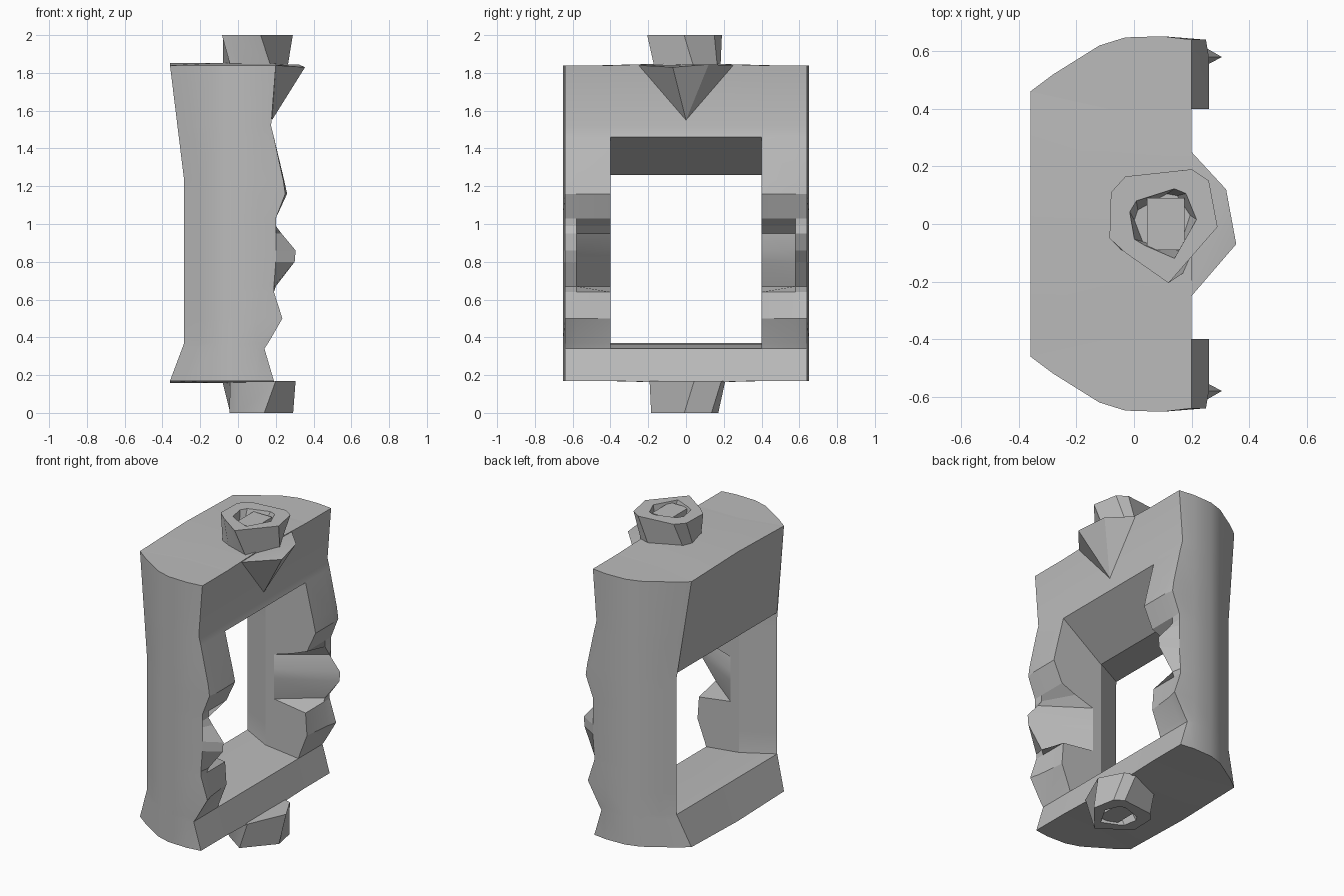
import bpy, bmesh, math
from mathutils import Vector

cube = bpy.data.objects.get("Cube")
if cube:
    bpy.data.objects.remove(cube, do_unlink=True)

stone = bpy.data.materials.new("stone_grey")
stone.use_nodes = True
GREY = (0.5, 0.5, 0.5, 1)
stone.diffuse_color = GREY
stone.node_tree.nodes["Principled BSDF"].inputs["Base Color"].default_value = GREY


def finish(name, bm):
    bmesh.ops.recalc_face_normals(bm, faces=bm.faces[:])
    mesh = bpy.data.meshes.new(name)
    bm.to_mesh(mesh)
    bm.free()
    obj = bpy.data.objects.new(name, mesh)
    bpy.context.collection.objects.link(obj)
    mesh.materials.append(stone)
    bpy.ops.object.select_all(action='DESELECT')
    obj.select_set(True)
    bpy.context.view_layer.objects.active = obj
    bpy.ops.object.shade_smooth_by_angle(angle=math.radians(20))
    return obj


def loft(name, rings):
    """Skin a list of equal-length point rings and cap both ends."""
    bm = bmesh.new()
    loops = [[bm.verts.new(p) for p in ring] for ring in rings]
    n = len(loops[0])
    for a, b in zip(loops, loops[1:]):
        for i in range(n):
            j = (i + 1) % n
            bm.faces.new((a[i], a[j], b[j], b[i]))
    bm.faces.new(loops[0])
    bm.faces.new(loops[-1])
    return finish(name, bm)


def back_edge(z):
    """Back corner of a post: flares outward at the top and the foot."""
    flare = max(0, (z - 1.23) / 0.61, (0.37 - z) / 0.2)
    return -0.285 - 0.075 * flare, 0.5 - 0.04 * flare


# Front surface of a post: height, then x at its inner, middle and outer line
FRONT = [
    (0.17, 0.19, 0.19, 0.19), (0.34, 0.14, 0.14, 0.14), (0.37, 0.15, 0.15, 0.16),
    (0.5, 0.2, 0.22, 0.235), (0.64, 0.19, 0.19, 0.19), (0.67, -0.03, 0.2, 0.19),
    (0.8, -0.03, 0.3, 0.2), (0.86, -0.03, 0.305, 0.2), (0.95, -0.03, 0.23, 0.2),
    (0.99, 0.1, 0.2, 0.2), (1.03, 0.2, 0.2, 0.2), (1.16, 0.26, 0.26, 0.25),
    (1.23, 0.245, 0.245, 0.24), (1.46, 0.19, 0.19, 0.19),
    (1.52, 0.175, 0.175, 0.175), (1.84, 0.2, 0.2, 0.2)]

# Side posts with a rugged, scooped front
for name, side in (("post_back", 1), ("post_front", -1)):
    rings = []
    for z, inner, middle, outer in FRONT:
        xb, yb = back_edge(z)
        plan = [(xb, yb), (xb + 0.08, yb + 0.06), (-0.12, 0.62), (-0.03, 0.648),
                (0.1, 0.652), (outer, 0.64), (middle, 0.58), (inner, 0.4),
                (-0.09, 0.4)]
        rings.append([(x, side * y, z) for x, y in plan])
    loft(name, rings)


def beam(name, profile, bulge):
    """Cross beam: profile of x, z, half width; its outer side bows at the centre."""
    rings = []
    for t in (-1, 0, 1):
        rings.append([(x, t * y, z + (bulge if t == 0 and abs(z - 1) > 0.8 else 0))
                      for x, z, y in profile])
    loft(name, rings)


beam("top_beam", [(0.2, 1.84, 0.4), (0.175, 1.52, 0.4), (0.19, 1.46, 0.4),
                  (-0.09, 1.26, 0.4), (-0.285, 1.26, 0.5), (-0.36, 1.84, 0.46),
                  (-0.09, 1.84, 0.4)], 0.012)
beam("bottom_beam", [(0.19, 0.17, 0.4), (0.14, 0.34, 0.4), (-0.09, 0.365, 0.4),
                     (-0.285, 0.37, 0.5), (-0.36, 0.17, 0.46),
                     (-0.09, 0.17, 0.4)], -0.012)

# Pointed brow over the opening
bm = bmesh.new()
for p in [(0.2, 0.25, 1.84), (0.2, -0.25, 1.84), (0.32, 0.12, 1.845),
          (0.355, -0.07, 1.83), (0.18, 0, 1.55), (0.12, 0, 1.845)]:
    bm.verts.new(p)
bmesh.ops.convex_hull(bm, input=bm.verts[:])
finish("brow", bm)

# Faceted knobs with a hollow end and a square core
RIM = [(-0.08, 0.11), (-0.03, 0.165), (0.2, 0.19), (0.26, 0.15),
       (0.29, -0.01), (0.12, -0.205), (-0.03, -0.1), (-0.085, -0.05)]
CENTRE = Vector((0.11, 0.0))


def knob(name, root, tip, root_scale, tip_scale, shift):
    def ring(scale, z, turn=0):
        pts = []
        for p in RIM:
            v = Vector(p) - CENTRE
            a = math.cos(turn) * v.x - math.sin(turn) * v.y
            b = math.sin(turn) * v.x + math.cos(turn) * v.y
            pts.append((CENTRE.x + shift + a * scale, b * scale, z))
        return pts
    floor = tip + (root - tip) * 0.4
    loft(name, [ring(root_scale, root, 0.3), ring(tip_scale, tip),
                ring(tip_scale * 0.6, tip, 0.2), ring(tip_scale * 0.5, floor, 0.4)])
    core = [(CENTRE.x + shift + sx * 0.065, sy * 0.09) for sx, sy in
            ((-1, -1), (1, -1), (1, 1), (-1, 1))]
    loft(name + "_core", [[(x, y, z) for x, y in core]
                          for z in (floor, tip + (root - tip) * 0.08)])


knob("top_knob", 1.84, 2.0, 0.88, 1.0, 0.0)
knob("bottom_knob", 0.17, 0.0, 1.0, 0.9, 0.02)
